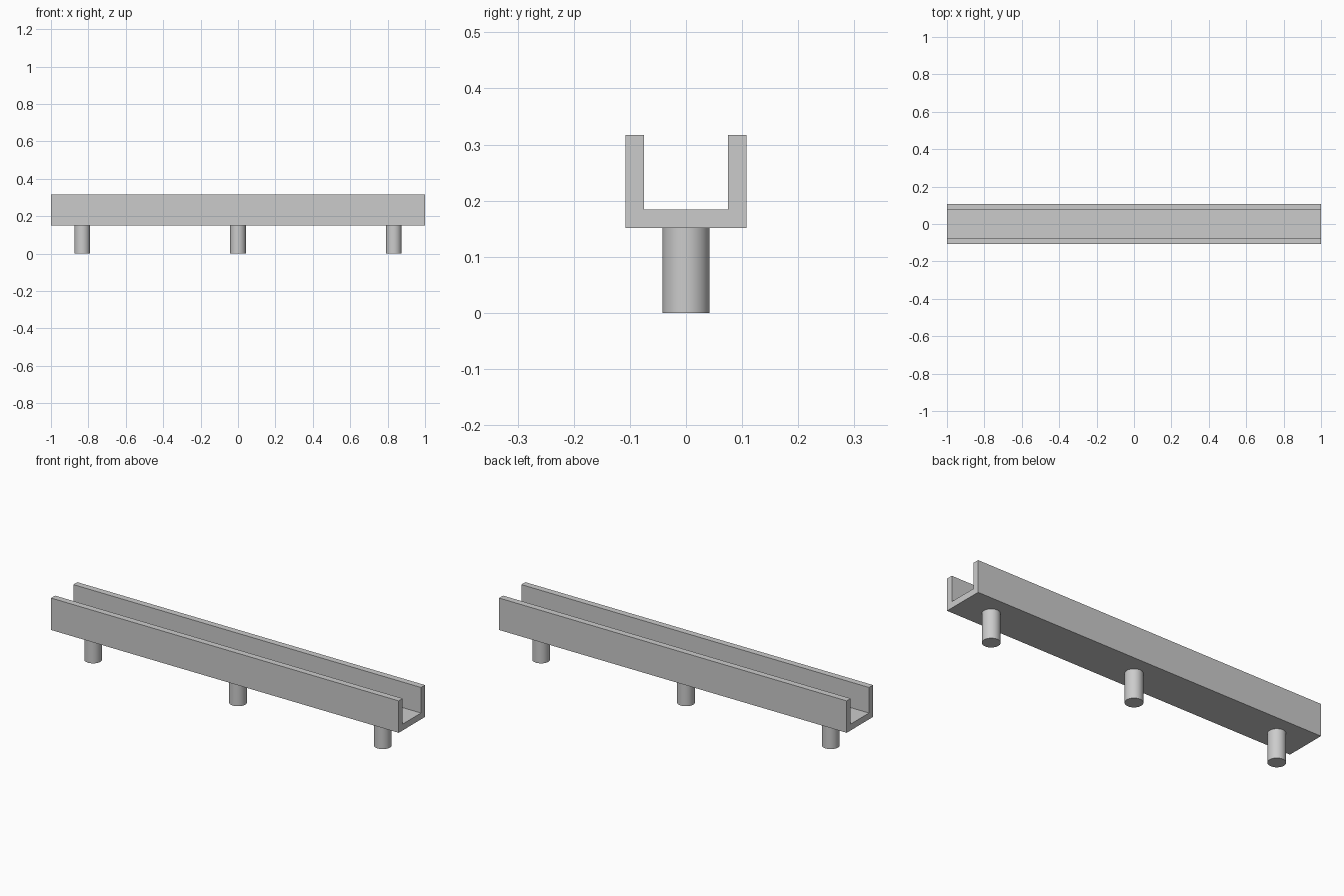
import bpy
import bmesh
import math

cube = bpy.data.objects.get("Cube")
if cube:
    bpy.data.objects.remove(cube, do_unlink=True)

LENGTH = 2.0
HALF_WIDTH = 0.108
WALL = 0.033
BASE = 0.151
TOP = 0.317
PEG_RADIUS = 0.042
PEG_SPACING = 0.833

grey = bpy.data.materials.new("light_grey")
grey.use_nodes = True
colour = (0.6, 0.6, 0.6, 1)
grey.diffuse_color = colour
grey.node_tree.nodes["Principled BSDF"].inputs["Base Color"].default_value = colour


def add_object(name, bm):
    bmesh.ops.recalc_face_normals(bm, faces=bm.faces)
    mesh = bpy.data.meshes.new(name)
    bm.to_mesh(mesh)
    bm.free()
    mesh.materials.append(grey)
    obj = bpy.data.objects.new(name, mesh)
    bpy.context.collection.objects.link(obj)
    return obj


# U-shaped channel: half profile mirrored, then extruded along x
inner = HALF_WIDTH - WALL
half = [(HALF_WIDTH, BASE), (HALF_WIDTH, TOP), (inner, TOP), (inner, BASE + WALL)]
profile = half + [(-y, z) for y, z in reversed(half)]
bm = bmesh.new()
end = bm.faces.new([bm.verts.new((-LENGTH / 2, y, z)) for y, z in profile])
extruded = bmesh.ops.extrude_face_region(bm, geom=[end], use_keep_orig=True)
moved = [v for v in extruded["geom"] if isinstance(v, bmesh.types.BMVert)]
bmesh.ops.translate(bm, verts=moved, vec=(LENGTH, 0, 0))
add_object("channel", bm)

# Round pegs under the channel
for name, side in (("right_peg", -1), ("middle_peg", 0), ("left_peg", 1)):
    bm = bmesh.new()
    bmesh.ops.create_cone(bm, cap_ends=True, segments=48, radius1=PEG_RADIUS,
                          radius2=PEG_RADIUS, depth=BASE)
    bmesh.ops.translate(bm, verts=bm.verts, vec=(0, 0, BASE / 2))
    peg = add_object(name, bm)
    peg.location.x = side * PEG_SPACING
    bpy.ops.object.select_all(action="DESELECT")
    peg.select_set(True)
    bpy.context.view_layer.objects.active = peg
    bpy.ops.object.shade_smooth_by_angle(angle=math.radians(30))
